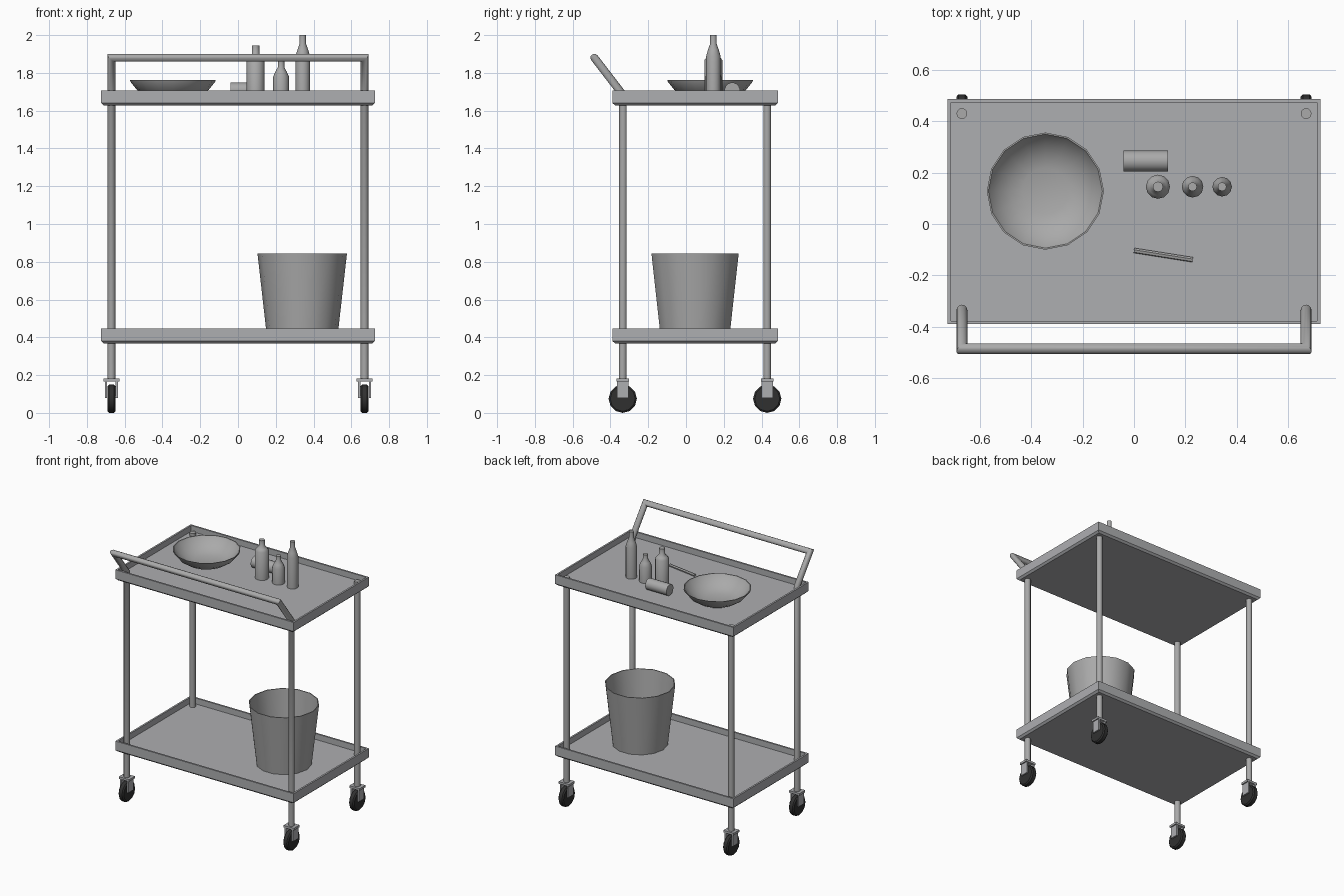
import bpy, bmesh, math
from mathutils import Vector

if "Cube" in bpy.data.objects:
    bpy.data.objects.remove(bpy.data.objects["Cube"])


def material(name, rgb):
    m = bpy.data.materials.new(name)
    m.diffuse_color = (*rgb, 1)
    m.use_nodes = True
    m.node_tree.nodes["Principled BSDF"].inputs["Base Color"].default_value = m.diffuse_color
    return m


TRAY = material("tray grey", (0.42, 0.425, 0.44))
STEEL = material("steel grey", (0.40, 0.40, 0.40))
WARE = material("ware grey", (0.40, 0.40, 0.40))
RUBBER = material("black rubber", (0.03, 0.03, 0.03))


def finish(name, bm, mat, smooth=None, loc=(0, 0, 0)):
    bmesh.ops.recalc_face_normals(bm, faces=bm.faces)
    me = bpy.data.meshes.new(name)
    bm.to_mesh(me)
    bm.free()
    me.materials.append(mat)
    ob = bpy.data.objects.new(name, me)
    ob.location = loc
    bpy.context.collection.objects.link(ob)
    if smooth:
        bpy.ops.object.select_all(action='DESELECT')
        ob.select_set(True)
        bpy.context.view_layer.objects.active = ob
        bpy.ops.object.shade_smooth_by_angle(angle=math.radians(smooth))
    return ob


def skin(bm, rings):
    """Join a list of vertex rings and cap both ends."""
    n = len(rings[0])
    for a, b in zip(rings, rings[1:]):
        for i in range(n):
            j = (i + 1) % n
            bm.faces.new((a[i], a[j], b[j], b[i]))
    bm.faces.new(rings[0])
    bm.faces.new(rings[-1])


def lathe(name, profile, sides, loc, mat, smooth=40):
    bm = bmesh.new()
    step = math.tau / sides
    skin(bm, [[bm.verts.new((r * math.cos(i * step), r * math.sin(i * step), z))
               for i in range(sides)] for r, z in profile])
    return finish(name, bm, mat, smooth, loc)


def tube(name, points, radius, sides, mat, smooth=50):
    """Sweep a circle along a path lying in one plane, with mitred bends."""
    bm = bmesh.new()
    pts = [Vector(p) for p in points]
    rings = []
    normal = None
    for k, p in enumerate(pts):
        d0 = (p - pts[k - 1]).normalized() if k else (pts[1] - p).normalized()
        d1 = (pts[k + 1] - p).normalized() if k < len(pts) - 1 else d0
        if normal is None:
            normal = d0.orthogonal().normalized()
            ring = [p + radius * (math.cos(a) * normal + math.sin(a) * d0.cross(normal))
                    for a in (math.tau * (i + 0.5) / sides for i in range(sides))]
        else:
            # slide the previous ring along its segment onto the mitre plane
            plane = (d0 + d1).normalized()
            ring = [q + d0 * ((p - q).dot(plane) / d0.dot(plane)) for q in ring]
        rings.append([bm.verts.new(q) for q in ring])
    skin(bm, rings)
    return finish(name, bm, mat, smooth)


def box(name, centre, size, mat):
    bm = bmesh.new()
    bmesh.ops.create_cube(bm, size=1)
    bmesh.ops.scale(bm, vec=size, verts=bm.verts)
    return finish(name, bm, mat, loc=centre)


def tray(name, z):
    """Shallow tray with chamfered underside; rings run from base to floor."""
    bm = bmesh.new()
    hx, hy = 0.725, 0.438
    rings = []
    for inset, h in ((0.014, 0), (0, 0.013), (0, 0.079), (0.013, 0.079), (0.013, 0.036)):
        x, y = hx - inset, hy - inset
        rings.append([bm.verts.new((sx * x, sy * y, h))
                      for sx, sy in ((-1, -1), (1, -1), (1, 1), (-1, 1))])
    skin(bm, rings)
    return finish(name, bm, TRAY, loc=(0, 0.048, z))


# Trays
tray("upper_tray", 1.628)
tray("lower_tray", 0.368)

# Frame: rear posts, and front posts that bend into the push handle
PX, FY, BY = 0.67, -0.335, 0.43
for s, side in ((-1, "left"), (1, "right")):
    tube(side + "_rear_post", [(s * PX, BY, 0.17), (s * PX, BY, 1.685)], 0.021, 12, STEEL)
tube("front_posts_and_handle",
     [(-PX, FY, 0.17), (-PX, FY, 1.685), (-PX, -0.485, 1.88),
      (PX, -0.485, 1.88), (PX, FY, 1.685), (PX, FY, 0.17)], 0.021, 12, STEEL)

# Casters
for s, side in ((-1, "left"), (1, "right")):
    for y, end in ((FY, "front"), (BY, "rear")):
        tag = f"{side}_{end}_"
        x = s * PX
        box(tag + "caster_plate", (x, y, 0.173), (0.084, 0.066, 0.016), TRAY)
        for t in (-1, 1):
            box(tag + "fork", (x + t * 0.028, y, 0.124), (0.011, 0.062, 0.088), TRAY)
        w = lathe(tag + "wheel", [(0.066, -0.021), (0.075, -0.013), (0.075, 0.013), (0.066, 0.021)],
                  12, (x, y, 0.075), RUBBER, 35)
        w.rotation_euler = (0, math.pi / 2, 0)

# Bucket on the lower tray
lathe("bucket", [(0.187, 0.404), (0.237, 0.845), (0.231, 0.845), (0.182, 0.412)],
      14, (0.34, 0.048, 0), WARE)

# Bowl on the upper tray
lathe("bowl", [(0.10, 1.664), (0.15, 1.682), (0.19, 1.71), (0.222, 1.75), (0.228, 1.763),
               (0.222, 1.763), (0.214, 1.75), (0.18, 1.715), (0.14, 1.69), (0.09, 1.674)],
      16, (-0.345, 0.128, 0), WARE, 50)

# Bottles: x, body radius, neck radius, shoulder start, shoulder end, top
for name, x, r, n, z1, z2, z3 in (
        ("wide_bottle", 0.093, 0.047, 0.020, 1.868, 1.90, 1.944),
        ("short_bottle", 0.228, 0.042, 0.017, 1.78, 1.83, 1.863),
        ("tall_bottle", 0.343, 0.038, 0.017, 1.89, 1.955, 2.0)):
    zm = (z1 + z2) / 2
    lathe(name, [(r, 1.664), (r, z1), (r * 0.55 + n * 0.45, zm), (n, z2), (n, z3)],
          12, (x, 0.145, 0), WARE, 50)

# Rolled napkin and stirring stick lying on the upper tray
tube("rolled_napkin", [(-0.04, 0.245, 1.708), (0.132, 0.245, 1.708)], 0.041, 16, WARE)
tube("stirring_stick", [(0.0, -0.103, 1.673), (0.228, -0.139, 1.673)], 0.010, 6, STEEL, 20)
